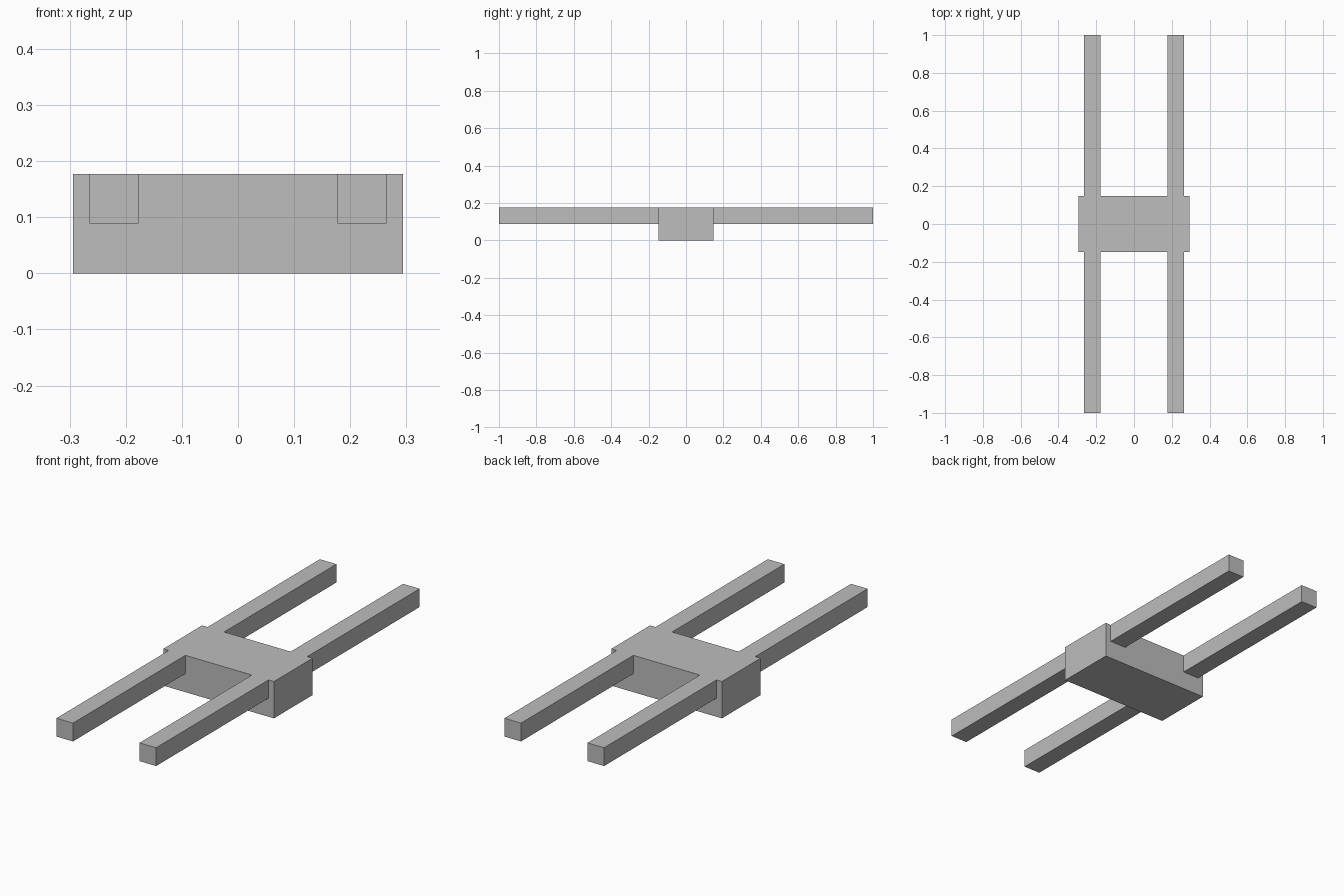
import bpy

cube = bpy.data.objects.get("Cube")
if cube:
    bpy.data.objects.remove(cube, do_unlink=True)

# Single flat grey
grey = bpy.data.materials.new("plain_grey")
grey.use_nodes = True
colour = (0.51, 0.51, 0.51, 1.0)
grey.diffuse_color = colour
grey.node_tree.nodes["Principled BSDF"].inputs["Base Color"].default_value = colour


def box(name, low, high):
    """Axis-aligned box between two corners."""
    centre = [(a + b) / 2 for a, b in zip(low, high)]
    bpy.ops.mesh.primitive_cube_add(size=1, location=centre)
    ob = bpy.context.object
    ob.name = name
    ob.scale = [b - a for a, b in zip(low, high)]
    bpy.ops.object.transform_apply(location=False, rotation=False, scale=True)
    ob.data.materials.append(grey)
    return ob


HALF_WIDTH, HALF_DEPTH, HEIGHT = 0.294, 0.147, 0.177
BAR_INNER, BAR_OUTER, BAR_BOTTOM = 0.177, 0.265, 0.089

# Central block
box("central_block", (-HALF_WIDTH, -HALF_DEPTH, 0), (HALF_WIDTH, HALF_DEPTH, HEIGHT))

# Four bars, flush with the top of the block, reaching forward and back
for side, sx in (("left", 1), ("right", -1)):
    for end, sy in (("front", -1), ("back", 1)):
        xs = sorted((sx * BAR_INNER, sx * BAR_OUTER))
        ys = sorted((sy * HALF_DEPTH, sy * 1.0))
        box(f"{end}_{side}_bar", (xs[0], ys[0], BAR_BOTTOM), (xs[1], ys[1], HEIGHT))
